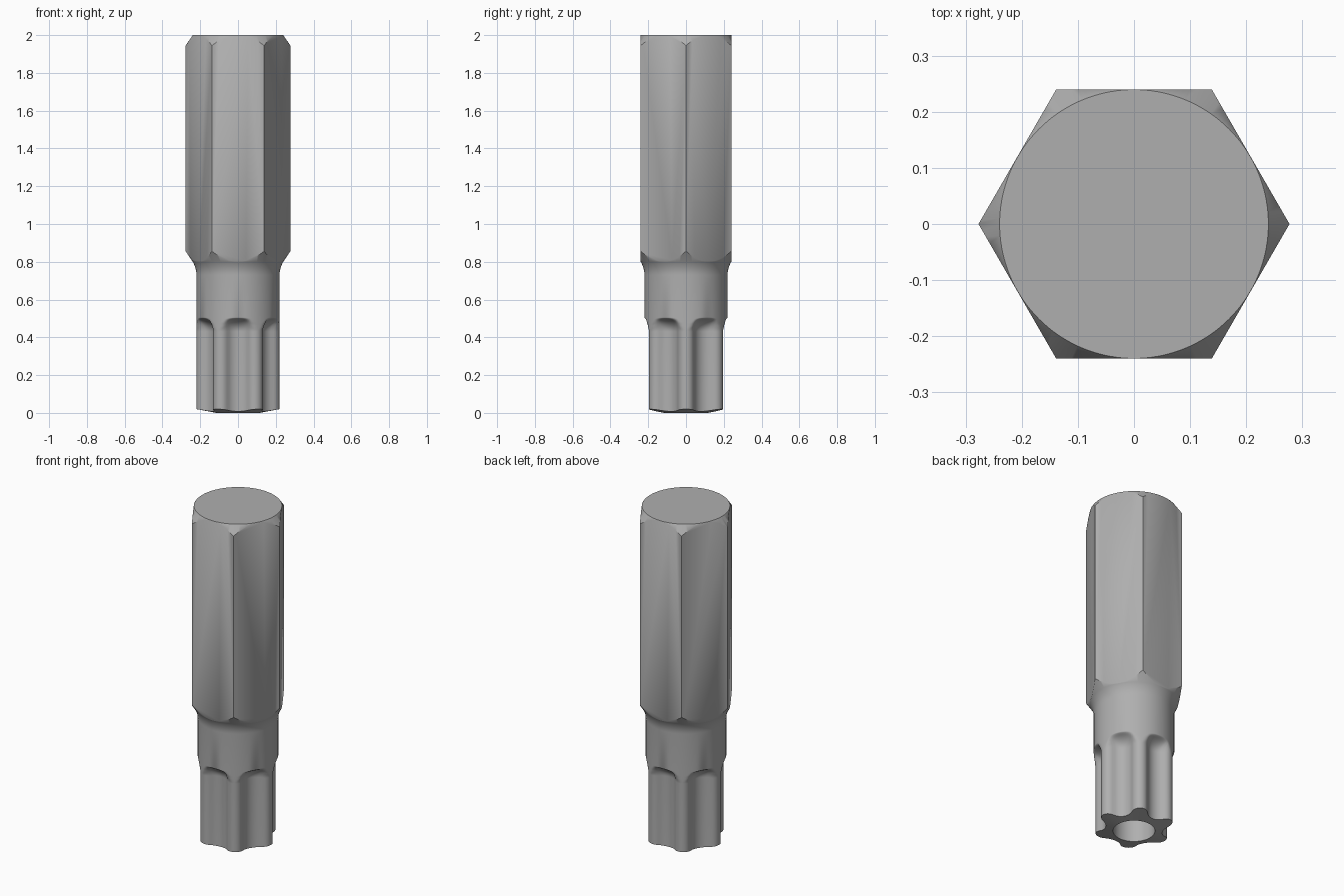
import bpy, bmesh
from math import sin, cos, pi, sqrt, radians

if "Cube" in bpy.data.objects:
    bpy.data.objects.remove(bpy.data.objects["Cube"])

N = 144                       # segments around the axis
NECK, ROOT, HOLE = 0.22, 0.157, 0.114
LOBE_R, FLUTE_R = 0.0436, 0.076
LOBE_D, FLUTE_D = NECK - LOBE_R, ROOT + FLUTE_R
APOTHEM = 0.24


def star(a):
    """Radius of the six-lobed section: convex lobe arcs joined to concave flute arcs."""
    a = abs((a + pi / 6) % (pi / 3) - pi / 6)
    if a < radians(13):
        return LOBE_D * cos(a) + sqrt(max(0, LOBE_R ** 2 - (LOBE_D * sin(a)) ** 2))
    b = pi / 6 - a
    return FLUTE_D * cos(b) - sqrt(max(0, FLUTE_R ** 2 - (FLUTE_D * sin(b)) ** 2))


def soft_min(a, b, k):
    """Minimum of two radii with a rounded transition of width k."""
    h = max(k - abs(a - b), 0)
    return min(a, b) - (h * h / (4 * k) if k > 0 else 0)


def circle(r, z):
    return [(r, z)] * N


def drive(z=None, lift=0.0):
    """Ring of the drive section; without z it follows the shallow tip cone."""
    ring = []
    for i in range(N):
        r = soft_min(NECK, star(2 * pi * i / N) + lift, min(0.014, lift))
        ring.append((r, 0.02 * (r - HOLE) / (NECK - HOLE) if z is None else z))
    return ring


# Rings: pin hole, tip cone, drive lobes
rings = [circle(HOLE, 0.45), circle(HOLE, 0), drive(), drive(0.43)]
# Rounded flute run-out
STEPS, END = 16, radians(72)
for k in range(1, STEPS + 1):
    p = END * k / STEPS
    rings.append(drive(0.43 + 0.075 * sin(p) / sin(END),
                       0.078 * (1 - cos(p)) / (1 - cos(END))))
# Neck and fillet
for k in range(7):
    t = k / 6
    rings.append(circle(NECK + (0.2395 - NECK) * t * t, 0.73 + 0.07 * t))
# Cones that chamfer both ends of the hexagon
rings += [circle(0.30, 0.89), circle(0.30, 1.911), circle(0.2395, 2.0)]

bm = bmesh.new()
loops = [[bm.verts.new((r * cos(2 * pi * i / N), r * sin(2 * pi * i / N), z))
          for i, (r, z) in enumerate(ring)] for ring in rings]
for lo, hi in zip(loops, loops[1:]):
    for i in range(N):
        j = (i + 1) % N
        bm.faces.new((lo[i], lo[j], hi[j], hi[i]))
bm.faces.new(loops[0][::-1])
bm.faces.new(loops[-1])
bmesh.ops.recalc_face_normals(bm, faces=bm.faces[:])
mesh = bpy.data.meshes.new("driver_bit")
bm.to_mesh(mesh)
bm.free()
bit = bpy.data.objects.new("driver_bit", mesh)
bpy.context.collection.objects.link(bit)

# Dark steel
steel = bpy.data.materials.new("steel")
steel.diffuse_color = (0.43, 0.43, 0.43, 1)
steel.use_nodes = True
steel.node_tree.nodes["Principled BSDF"].inputs["Base Color"].default_value = steel.diffuse_color
mesh.materials.append(steel)

# Hexagonal prism trims the shank to six flats, corners on the x axis
bpy.ops.mesh.primitive_cylinder_add(vertices=6, radius=APOTHEM / cos(pi / 6), depth=2.4,
                                    location=(0, 0, 1), rotation=(0, 0, pi / 6))
hexagon = bpy.context.object
hexagon.name = "hex_cutter"
hexagon.hide_render = True
hexagon.data.materials.append(steel)

mod = bit.modifiers.new("hex_flats", 'BOOLEAN')
mod.operation = 'INTERSECT'
mod.solver = 'EXACT'
mod.object = hexagon
bpy.ops.object.select_all(action='DESELECT')
bit.select_set(True)
bpy.context.view_layer.objects.active = bit
bpy.ops.object.modifier_apply(modifier=mod.name)
bpy.data.objects.remove(hexagon)
bpy.ops.object.shade_smooth_by_angle(angle=radians(40))
